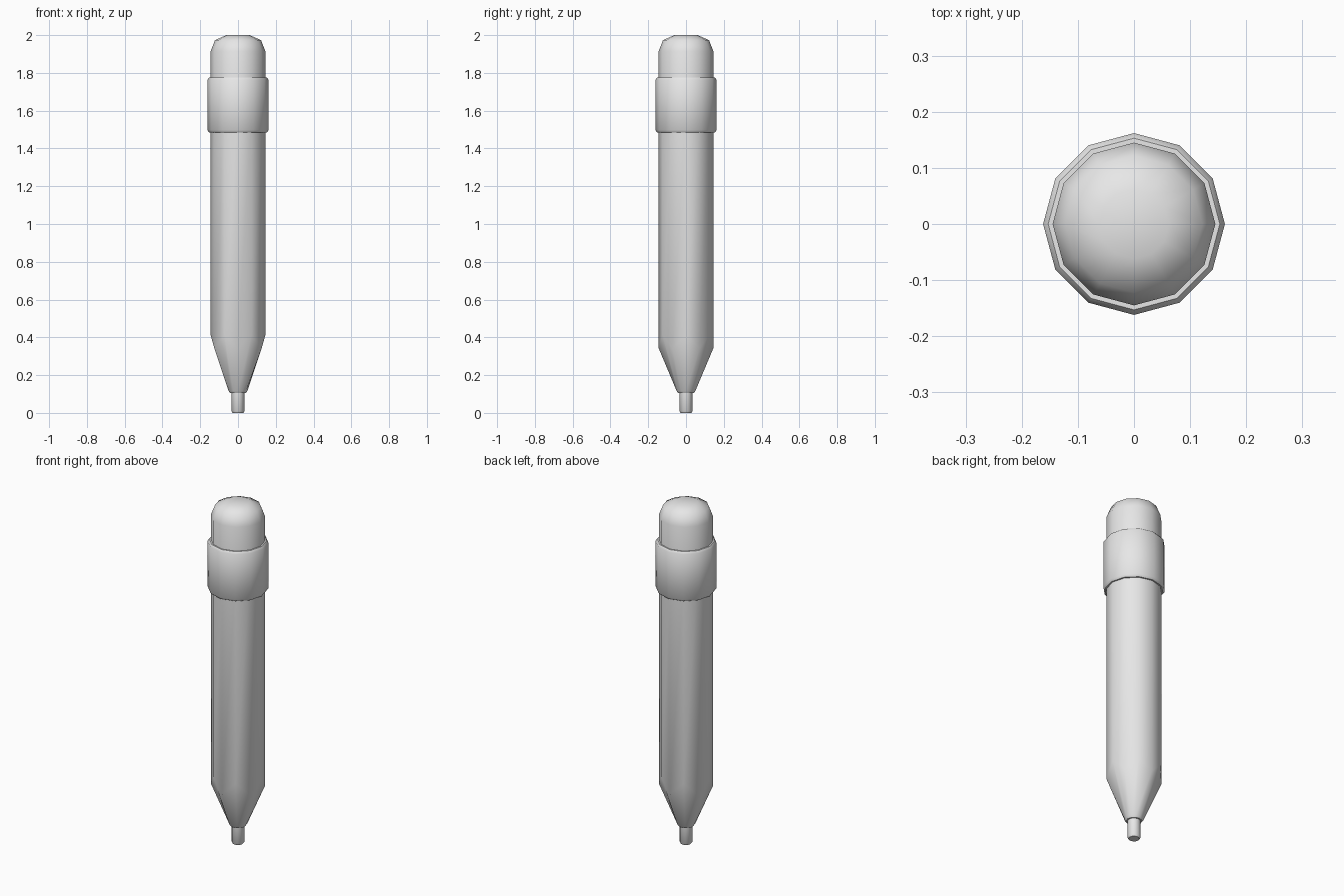
import bpy
import bmesh
from math import cos, sin, pi, radians

SIDES = 12
BODY_R = 0.145
BAND_R = 0.162

cube = bpy.data.objects.get("Cube")
if cube:
    bpy.data.objects.remove(cube, do_unlink=True)

grey = bpy.data.materials.new("plain grey")
grey.use_nodes = True
grey.diffuse_color = (0.8, 0.8, 0.8, 1)
grey.node_tree.nodes["Principled BSDF"].inputs["Base Color"].default_value = (0.8, 0.8, 0.8, 1)


def lathe(name, profile, caps=True, scallop=None):
    """Turn (radius, height) points, listed bottom to top, around z.
    scallop = (ring index, drop) lowers every second point of that ring."""
    bm = bmesh.new()
    rings = []
    for index, (r, z) in enumerate(profile):
        ring = []
        for i in range(SIDES):
            a = 2 * pi * i / SIDES
            drop = scallop[1] if scallop and scallop[0] == index and i % 2 else 0
            ring.append(bm.verts.new((r * cos(a), r * sin(a), z - drop)))
        rings.append(ring)
    for low, high in zip(rings, rings[1:]):
        for i in range(SIDES):
            j = (i + 1) % SIDES
            bm.faces.new((low[i], low[j], high[j], high[i]))
    if caps:
        bm.faces.new(rings[0][::-1])
        bm.faces.new(rings[-1])
    mesh = bpy.data.meshes.new(name)
    bm.to_mesh(mesh)
    bm.free()
    mesh.materials.append(grey)
    obj = bpy.data.objects.new(name, mesh)
    bpy.context.collection.objects.link(obj)

    bpy.ops.object.select_all(action="DESELECT")
    obj.select_set(True)
    bpy.context.view_layer.objects.active = obj
    bpy.ops.object.shade_smooth_by_angle(angle=radians(50))
    return obj


# Writing tip
lathe("lead_tip", [(0.028, 0), (0.034, 0.008), (0.034, 0.12)])

# Barrel with a sharpened cone and a scalloped shoulder
lathe("barrel", [(0.042, 0.105), (0.05, 0.117), (BODY_R, 0.413), (BODY_R, 1.62)],
      scallop=(2, 0.07))

# Band with chamfered rims
lathe("band", [(0.14, 1.485), (0.153, 1.485), (BAND_R, 1.497),
               (BAND_R, 1.763), (0.153, 1.775), (0.14, 1.775)], caps=False)

# Rounded eraser
lathe("eraser", [(BODY_R, 1.62), (BODY_R, 1.915), (0.122, 1.973), (0.062, 2.0)])
